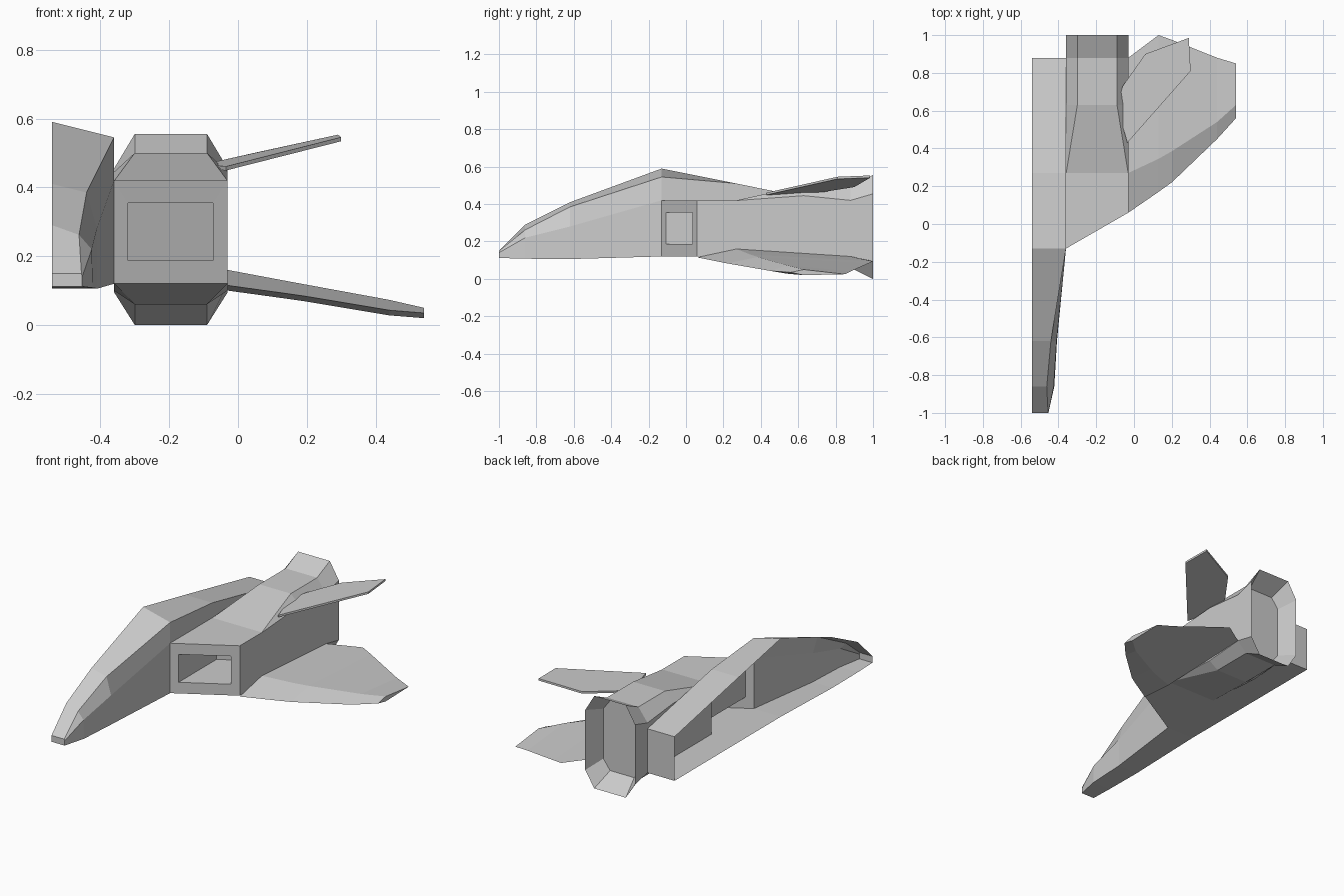
import bpy, bmesh
from mathutils import Vector

if "Cube" in bpy.data.objects:
    bpy.data.objects.remove(bpy.data.objects["Cube"])


def loft(bm, rings, closed=False, cap_start=False, cap_end=False):
    """Skin a run of equal-length point rings with flat faces."""
    vs = [[bm.verts.new(p) for p in r] for r in rings]
    n = len(vs[0])
    for a, b in zip(vs, vs[1:]):
        for i in range(n if closed else n - 1):
            j = (i + 1) % n
            bm.faces.new((a[i], a[j], b[j], b[i]))
    if cap_start:
        bm.faces.new(vs[0])
    if cap_end:
        bm.faces.new(vs[-1][::-1])


def finish(bm, name):
    bmesh.ops.remove_doubles(bm, verts=bm.verts, dist=0.0005)
    bmesh.ops.recalc_face_normals(bm, faces=bm.faces)
    me = bpy.data.meshes.new(name)
    bm.to_mesh(me)
    bm.free()
    ob = bpy.data.objects.new(name, me)
    bpy.context.collection.objects.link(ob)
    return ob


MID, IN, OUT = -0.54, -0.36, -0.03   # centre plane, fuselage side, pod side


def section(y, top, shoulder, side, base):
    """Half fuselage section, open on the centre plane."""
    return [(MID, y, top), (shoulder[0], y, shoulder[1]), (side[0], y, side[1]),
            (base[0], y, base[1]), (MID, y, base[1])]


# Half fuselage: nose, roof beside the pod, tail
hull = bmesh.new()
s_mid = section(-0.13, 0.59, (IN, 0.545), (IN, 0.42), (IN, 0.12))
s_pod = section(0.27, 0.51, (IN, 0.51), (IN, 0.42), (IN, 0.12))
s_end = section(0.88, 0.385, (IN, 0.385), (IN, 0.3), (IN, 0.12))
loft(hull, [
    section(-1.0, 0.15, (-0.455, 0.15), (-0.453, 0.14), (-0.453, 0.112)),
    section(-0.86, 0.29, (-0.462, 0.262), (-0.425, 0.22), (-0.422, 0.108)),
    section(-0.62, 0.41, (-0.44, 0.385), (-0.41, 0.28), (-0.408, 0.106)),
    s_mid], cap_start=True)
loft(hull, [s_mid[:3], s_pod[:3]])
loft(hull, [s_mid[3:], s_pod[3:]])
loft(hull, [s_pod, s_end], cap_end=True)

# Side pod shell with slanted front frame and deep intake
front = [(IN, -0.13, 0.12), (IN, -0.13, 0.42), (OUT, 0.06, 0.42), (OUT, 0.06, 0.12)]
back = [(x, 0.27, z) for x, _, z in front]
hole = [(-0.32, -0.107, 0.187), (-0.32, -0.107, 0.355),
        (-0.072, 0.036, 0.355), (-0.072, 0.036, 0.187)]
deep = [(x, y + 0.36, z) for x, y, z in hole]
loft(hull, [front[1:] + front[:1], back[1:] + back[:1]])
loft(hull, [front, hole, deep], closed=True, cap_end=True)
finish(hull, "fuselage_half")


def octagon(y, x0, x1, cut, top, top_side, low_side, low):
    return [(x0 + cut, y, top), (x1 - cut, y, top), (x1, y, top_side), (x1, y, low_side),
            (x1 - cut, y, low), (x0 + cut, y, low), (x0, y, low_side), (x0, y, top_side)]


# Engine: square pod turning octagonal, flared nozzle, inset back plate
eng = bmesh.new()
loft(eng, [
    octagon(0.27, IN, OUT, 0.001, 0.42, 0.419, 0.121, 0.12),
    octagon(0.63, IN, OUT, 0.06, 0.5, 0.445, 0.10, 0.06),
    octagon(0.88, IN, OUT, 0.06, 0.5, 0.42, 0.12, 0.06),
    octagon(1.0, IN, OUT, 0.06, 0.555, 0.455, 0.095, 0.0),
    octagon(0.885, -0.32, -0.07, 0.045, 0.49, 0.43, 0.13, 0.07)],
    closed=True, cap_end=True)
finish(eng, "engine")

# Lower wing: span stations of leading edge, ridge, trailing edge
wing = bmesh.new()
stations = [(OUT, 0.06, 0.27, 0.88, 0.16, 0.10),
            (0.13, 0.17, 0.345, 1.0, 0.13, 0.078),
            (0.2, 0.22, 0.385, 0.975, 0.117, 0.068),
            (0.44, 0.45, 0.54, 0.88, 0.073, 0.028),
            (0.54, 0.56, 0.63, 0.85, 0.05, 0.02)]
loft(wing, [[(x, le, zb + 0.015), (x, rid, zt), (x, te, (zt + zb) / 2 - 0.01), (x, rid, zb)]
            for x, le, rid, te, zt, zb in stations], closed=True, cap_start=True, cap_end=True)
finish(wing, "wing")

# Upper fin: thin canted plate
fin = bmesh.new()
outline = [(-0.035, 0.43, 0.455), (0.30, 0.81, 0.54), (0.29, 0.985, 0.547),
           (0.06, 0.9, 0.497), (-0.06, 0.73, 0.47), (-0.09, 0.62, 0.46)]
centre = sum((Vector(p) for p in outline), Vector()) / len(outline)
lower, upper = ([Vector(p).lerp(centre, 0.0) + Vector((0, 0, dz)) for p in outline]
                for dz in (-0.006, 0.006))
loft(fin, [lower, upper], closed=True, cap_start=True, cap_end=True)
finish(fin, "upper_fin")
